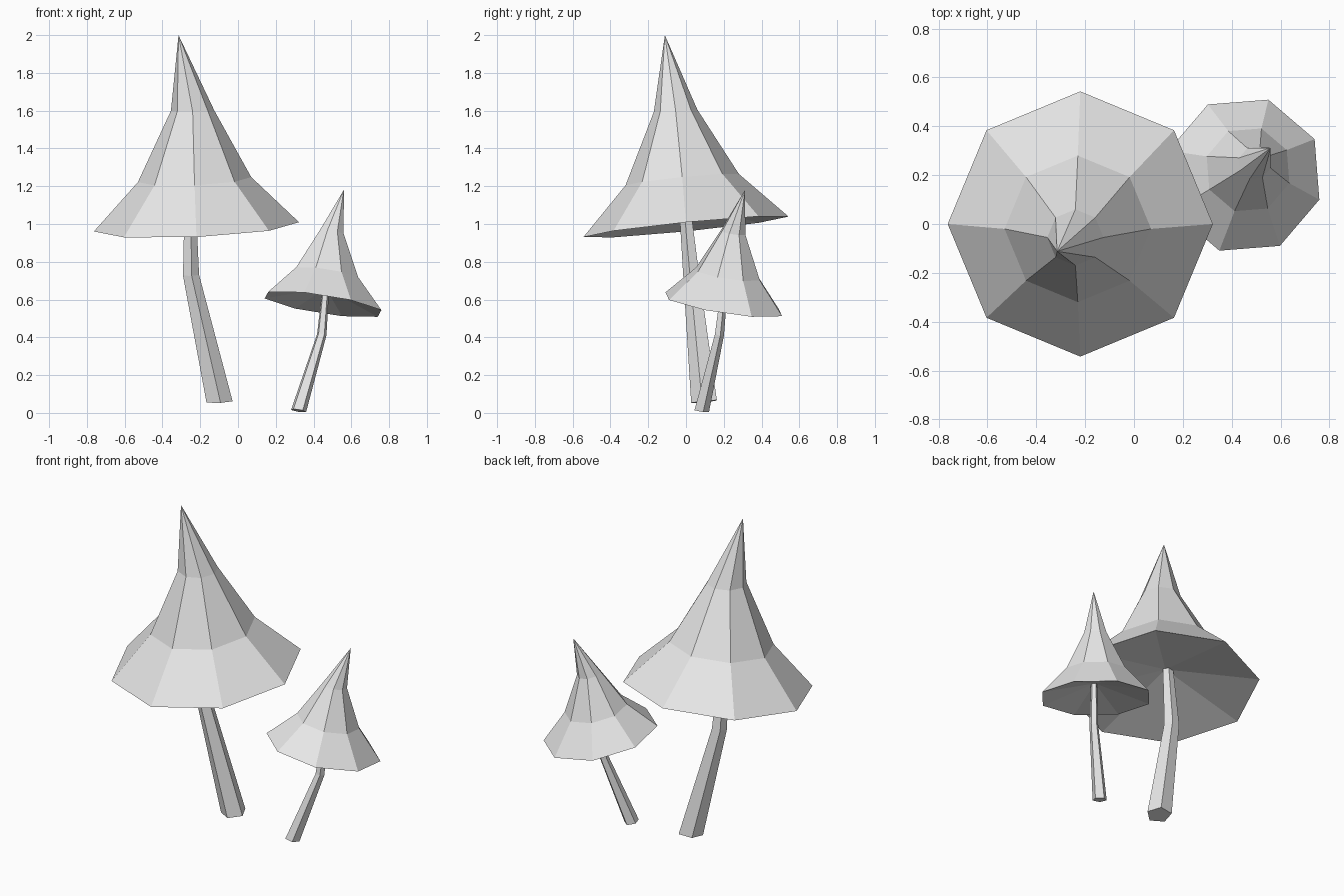
import bpy
import bmesh
from math import cos, sin, radians

cube = bpy.data.objects.get("Cube")
if cube:
    bpy.data.objects.remove(cube, do_unlink=True)


def make_material(name, colour):
    mat = bpy.data.materials.new(name)
    mat.use_nodes = True
    mat.diffuse_color = colour
    mat.node_tree.nodes["Principled BSDF"].inputs["Base Color"].default_value = colour
    return mat


def add_ring(bm, centre, radius, sides, phase, slope):
    """Polygon ring lying on a plane tilted by slope (dz/dx, dz/dy)."""
    x, y, z = centre
    ring = []
    for i in range(sides):
        a = radians(phase + 360 * i / sides)
        dx, dy = radius * cos(a), radius * sin(a)
        ring.append(bm.verts.new((x + dx, y + dy, z + slope[0] * dx + slope[1] * dy)))
    return ring


def add_fan(bm, ring, tip):
    apex = bm.verts.new(tip)
    for i, v in enumerate(ring):
        bm.faces.new((v, ring[(i + 1) % len(ring)], apex))


def loft(name, rings, sides, phase, slopes, mat, bottom_tip=None, top_tip=None):
    """Skin a stack of (centre, radius) rings; close the ends with fans or caps."""
    bm = bmesh.new()
    loops = [add_ring(bm, c, r, sides, phase, s) for (c, r), s in zip(rings, slopes)]
    for low, high in zip(loops, loops[1:]):
        for i in range(sides):
            j = (i + 1) % sides
            bm.faces.new((low[i], low[j], high[j], high[i]))
    for loop, tip in ((loops[0], bottom_tip), (loops[-1], top_tip)):
        if tip:
            add_fan(bm, loop, tip)
        else:
            bm.faces.new(loop)
    bmesh.ops.recalc_face_normals(bm, faces=bm.faces)
    mesh = bpy.data.meshes.new(name)
    bm.to_mesh(mesh)
    bm.free()
    mesh.materials.append(mat)
    obj = bpy.data.objects.new(name, mesh)
    bpy.context.collection.objects.link(obj)
    return obj


grey = make_material("light_grey", (0.8, 0.8, 0.8, 1))

# Large mushroom: flared pointed cap with a hollow underside, bent stem
tilt = (0.045, 0.1)
loft("large_cap",
     [((-0.22, 0, 0.985), 0.543), ((-0.23, -0.02, 1.235), 0.3), ((-0.24, -0.055, 1.6), 0.115)],
     8, 0, [tilt, tilt, (0, 0.05)], grey,
     bottom_tip=(-0.24, -0.01, 1.11), top_tip=(-0.315, -0.112, 2))
loft("large_stem",
     [((-0.1, 0.1, 0.06), 0.073), ((-0.25, 0.03, 0.73), 0.045), ((-0.255, -0.01, 1.15), 0.03)],
     5, 60, [tilt] * 3, grey)

# Small mushroom: same build, leaning the other way
tilt = (-0.15, -0.155)
loft("small_cap",
     [((0.45, 0.2, 0.575), 0.325), ((0.467, 0.222, 0.735), 0.178), ((0.495, 0.25, 0.955), 0.068)],
     8, 27, [tilt] * 3, grey,
     bottom_tip=(0.465, 0.21, 0.66), top_tip=(0.56, 0.312, 1.18))
loft("small_stem",
     [((0.32, 0.08, 0.012), 0.042), ((0.443, 0.175, 0.415), 0.026), ((0.467, 0.205, 0.69), 0.018)],
     5, 87, [tilt] * 3, grey)
